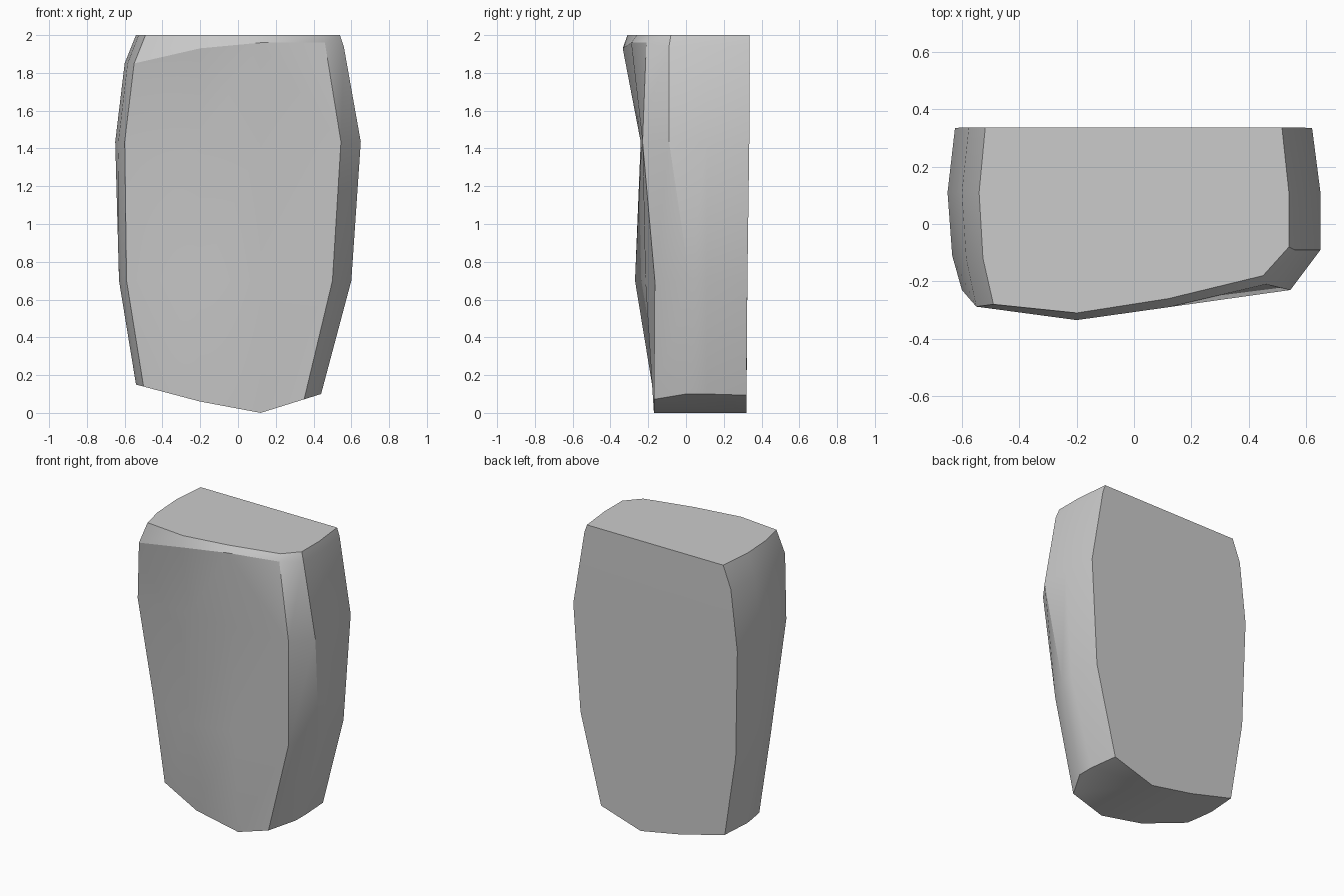
import bpy, bmesh

if "Cube" in bpy.data.objects:
    bpy.data.objects.remove(bpy.data.objects["Cube"])


def interp(x, pts):
    if x <= pts[0][0]:
        return pts[0][1]
    for (x0, z0), (x1, z1) in zip(pts, pts[1:]):
        if x <= x1:
            return z0 + (z1 - z0) * (x - x0) / (x1 - x0)
    return pts[-1][1]


# Height of each ring as a profile across the width
heights = [
    [(-0.54, 0.15), (-0.2, 0.06), (0.12, 0.0), (0.44, 0.10)],
    [(0, 0.70)],
    [(0, 1.435)],
    [(-0.6, 1.85), (-0.55, 1.85), (-0.2, 1.93), (0.12, 1.96), (0.46, 1.96), (0.56, 1.94)],
    [(0, 2.0)],
]
# Per ring: left x, right x, back y, left side y, front-left corner, front y at
# two mid columns, front-right corner, y of the right chamfer edge
rings = [
    (-0.54, 0.44, 0.32, 0.03, (-0.50, -0.08), -0.165, -0.17, (0.35, -0.17), 0.0),
    (-0.63, 0.60, 0.325, 0.02, (-0.59, -0.075), -0.27, -0.215, (0.50, -0.165), 0.02),
    (-0.65, 0.65, 0.335, -0.11, (-0.60, -0.23), -0.24, -0.235, (0.545, -0.23), -0.09),
    (-0.60, 0.56, 0.337, -0.12, (-0.55, -0.288), -0.335, -0.29, (0.46, -0.21), -0.09),
    (-0.54, 0.54, 0.337, -0.12, (-0.49, -0.28), -0.31, -0.26, (0.45, -0.18), -0.08),
]


def section(xl, xr, yb, yl, fl, y1, y2, fr, yr):
    return [(xl * 0.96, yb), (xl, 0.11), (xl * 0.975, yl), fl,
            (-0.2, y1), (0.12, y2), fr, (xr, yr), (xr, 0.11),
            (xr * 0.955, yb), (0.12, yb), (-0.2, yb)]


# Stone block: loft the rings, cap the top, fold the underside
bm = bmesh.new()
loops = [[bm.verts.new((x, y, interp(x, h))) for x, y in section(*r)]
         for r, h in zip(rings, heights)]
n = len(loops[0])
for k, (a, b) in enumerate(zip(loops, loops[1:])):
    for i in range(n):
        j = (i + 1) % n
        if (k, i) == (2, 5):    # crease running to the upper right corner
            bm.faces.new((a[i], a[j], b[i]))
            bm.faces.new((a[j], b[j], b[i]))
        else:
            bm.faces.new((a[i], a[j], b[j], b[i]))
bm.faces.new(loops[-1])
for ids in ((0, 1, 2, 3, 4, 11), (4, 5, 10, 11), (5, 6, 7, 8, 9, 10)):
    bm.faces.new([loops[0][i] for i in ids])
bmesh.ops.recalc_face_normals(bm, faces=bm.faces)
bm.verts.index_update()
mesh = bpy.data.meshes.new("stone_block")
bm.to_mesh(mesh)
bm.free()
obj = bpy.data.objects.new("stone_block", mesh)
bpy.context.collection.objects.link(obj)
bpy.context.view_layer.objects.active = obj
obj.select_set(True)
bpy.ops.object.shade_smooth_by_angle(angle=0.52)

# Top bevel: crisp lower edge, softened where it meets the right chamfer
crisp = [{3 * n + i, 3 * n + i + 1} for i in (3, 4, 5)]
for e in mesh.edges:
    if set(e.vertices) in crisp:
        e.use_edge_sharp = True
    elif set(e.vertices) == {3 * n + 6, 4 * n + 6}:
        e.use_edge_sharp = False
